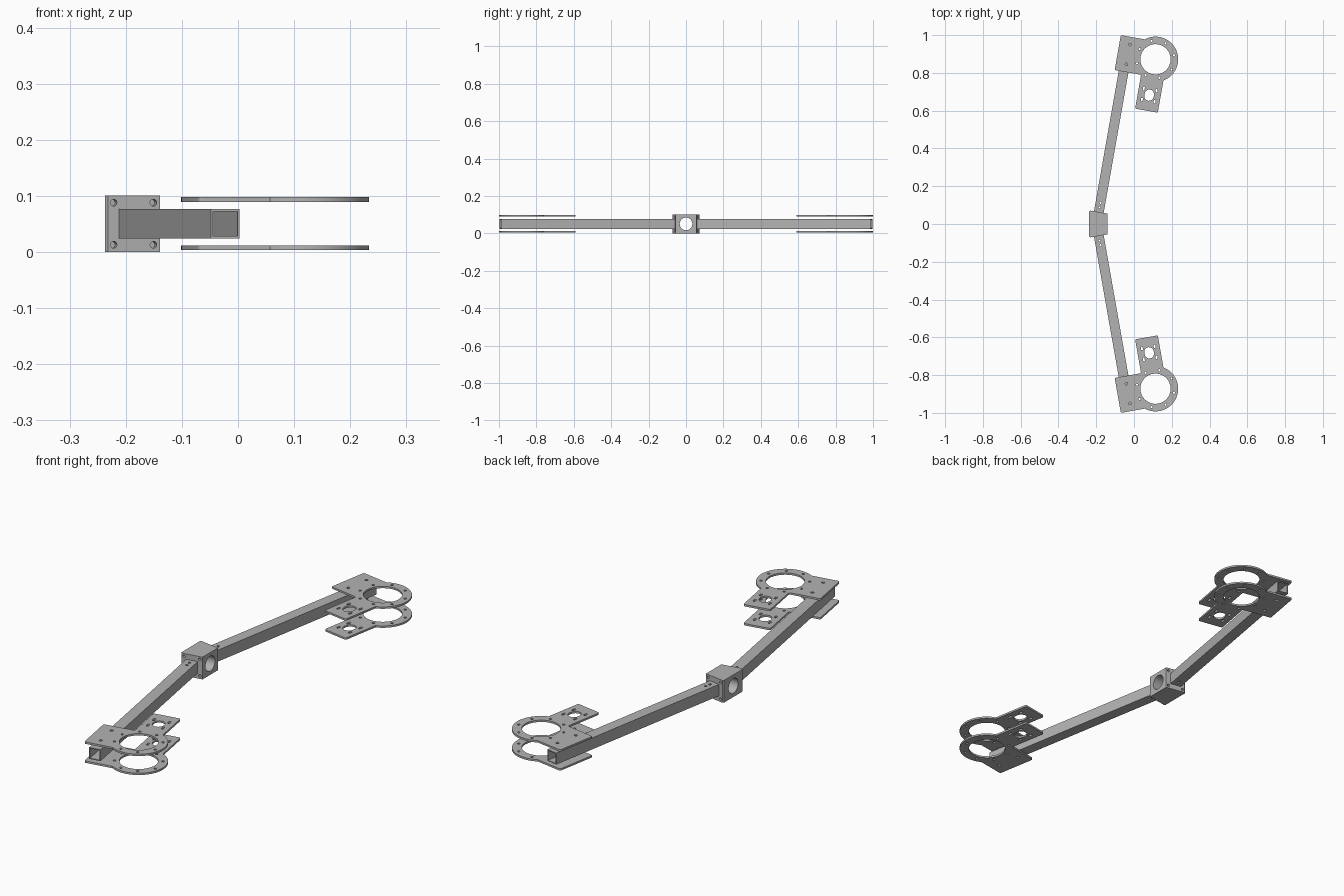
import bpy
import bmesh
import math
from mathutils import Matrix, Vector

cube = bpy.data.objects.get("Cube")
if cube:
    bpy.data.objects.remove(cube, do_unlink=True)

# One metal-grey material
grey = bpy.data.materials.new("grey metal")
grey.use_nodes = True
color = (0.45, 0.45, 0.45, 1)
grey.diffuse_color = color
grey.node_tree.nodes["Principled BSDF"].inputs["Base Color"].default_value = color

MID_Z = 0.0505                      # height of the arm axis
SWEEP = math.radians(10)            # arm sweep angle
ARM_LENGTH = 0.943
TUBE = 0.026                        # half width of the square tube

# Local frame at the arm tip: x across the arm, y outward along it
TIP = Matrix.Translation((-0.0225, 0.9915, MID_Z)) @ Matrix.Rotation(-SWEEP, 4, "Z")
UPRIGHT = Matrix.Rotation(math.pi / 2, 4, "X")


def arc(cx, cy, r, start=0, end=360, steps=24):
    angles = [math.radians(start + (end - start) * i / steps) for i in range(steps + 1)]
    return [(cx + r * math.cos(a), cy + r * math.sin(a)) for a in angles]


def circle(cx, cy, r, steps=24):
    return arc(cx, cy, r, steps=steps)[:-1]


def slot(cx, cy, r, half):
    return arc(cx, cy + half, r, 0, 180, 8) + arc(cx, cy - half, r, 180, 360, 8)


def square(h):
    return [(-h, -h), (h, -h), (h, h), (-h, h)]


def rounded(prev, corner, nxt, r=0.008):
    # Quadratic rounding of one outline corner
    p, c, n = Vector(prev), Vector(corner), Vector(nxt)
    a = c + (p - c).normalized() * r
    b = c + (n - c).normalized() * r
    return [tuple(a.lerp(c, t).lerp(c.lerp(b, t), t)) for t in (0, 0.25, 0.5, 0.75, 1)]


def extrude(name, loops, thickness, matrix):
    # Fill an outline with holes and give it thickness
    curve = bpy.data.curves.new(name, "CURVE")
    curve.dimensions = "2D"
    curve.fill_mode = "BOTH"
    curve.extrude = thickness / 2
    for loop in loops:
        spline = curve.splines.new("POLY")
        spline.points.add(len(loop) - 1)
        for point, (x, y) in zip(spline.points, loop):
            point.co = (x, y, 0, 1)
        spline.use_cyclic_u = True
    temp = bpy.data.objects.new(name + " outline", curve)
    bpy.context.collection.objects.link(temp)
    graph = bpy.context.evaluated_depsgraph_get()
    mesh = bpy.data.meshes.new_from_object(temp.evaluated_get(graph))
    bpy.data.objects.remove(temp, do_unlink=True)
    bm = bmesh.new()
    bm.from_mesh(mesh)
    bmesh.ops.remove_doubles(bm, verts=bm.verts, dist=0.00005)
    bm.transform(matrix)
    bmesh.ops.recalc_face_normals(bm, faces=bm.faces)
    bm.to_mesh(mesh)
    bm.free()
    mesh.name = name
    mesh.materials.clear()
    mesh.materials.append(grey)
    obj = bpy.data.objects.new(name, mesh)
    bpy.context.collection.objects.link(obj)
    return obj


def select(obj):
    bpy.ops.object.select_all(action="DESELECT")
    obj.select_set(True)
    bpy.context.view_layer.objects.active = obj


def drill(obj, r, depth, matrix):
    # Cut a round hole along the local z of the matrix
    bpy.ops.mesh.primitive_cylinder_add(vertices=24, radius=r, depth=depth)
    cutter = bpy.context.object
    cutter.matrix_world = matrix
    cutter.hide_render = True
    cutter.data.materials.append(grey)
    cut = obj.modifiers.new("hole", "BOOLEAN")
    cut.operation = "DIFFERENCE"
    cut.solver = "EXACT"
    cut.object = cutter
    select(obj)
    bpy.ops.object.modifier_apply(modifier=cut.name)
    bpy.data.objects.remove(cutter, do_unlink=True)


def finish(obj, mirrored=True):
    select(obj)
    bpy.ops.object.shade_smooth_by_angle(angle=math.radians(30))
    if mirrored:
        mirror = obj.modifiers.new("front and back", "MIRROR")
        mirror.use_axis = (False, True, False)
        mirror.use_mirror_merge = False


# Mount plate outline: clamp pad, ring and tab
CX, CY, R = 0.155, -0.094, 0.12
LEFT, INNER, OUTER = -0.048, CX - 0.061, CX + 0.061
PAD, TAB = -0.188, -0.37
corners = [(LEFT, 0), (LEFT, PAD), (INNER, PAD), (INNER, TAB), (OUTER, TAB)]
ring_start = -math.degrees(math.acos(0.061 / R))
ring_end = 180 - math.degrees(math.asin(-CY / R))
ring = arc(CX, CY, R, ring_start, ring_end, 48)
path = corners + [ring[0]]
outline = []
for i, corner in enumerate(corners):
    before = path[i - 1] if i else ring[-1]
    outline += rounded(before, corner, path[i + 1])
outline += ring

# Plate openings: ring bore, bolt circle, clamp bolts, tab slots
loops = [outline, circle(CX, CY, 0.08, 48)]
for i in range(8):
    a = math.radians(22.5 + 45 * i)
    loops.append(circle(CX + 0.1 * math.cos(a), CY + 0.1 * math.sin(a), 0.006, 12))
for side in (-1, 1):
    loops.append(circle(0.008, CY + side * 0.053, 0.007, 12))
    for end in (-1, 1):
        loops.append(slot(CX + side * 0.034, -0.287 + end * 0.03, 0.005, 0.005))
loops.append(slot(CX, -0.287, 0.025, 0.005))

for name, side in (("lower_mount_plate", -1), ("upper_mount_plate", 1)):
    place = TIP @ Matrix.Translation((0, 0, side * 0.043))
    finish(extrude(name, loops, 0.0085, place))

# Square tube arm with bolt holes beside the hub
along = TIP @ Matrix.Translation((0, -ARM_LENGTH / 2, 0)) @ UPRIGHT
arm = extrude("arm_tube", [square(TUBE), square(TUBE - 0.004)], ARM_LENGTH, along)
for gap in (0.025, 0.05):
    drill(arm, 0.006, 0.08, TIP @ Matrix.Translation((0, gap - ARM_LENGTH, 0)))
finish(arm)

# Wedge hub with a cross bore and four bolt holes on each arm face
half = [(-0.139, 0.055), (-0.232, 0.071), (-0.237, 0.066)]
wedge = half + [(x, -y) for x, y in reversed(half)]
hub = extrude("centre_hub", [wedge], 2 * MID_Z, Matrix.Translation((0, 0, MID_Z)))
drill(hub, 0.034, 0.2, Matrix.Translation((-0.188, 0, MID_Z)) @ Matrix.Rotation(math.pi / 2, 4, "Y"))
flip = Matrix.Scale(-1, 4, (0, 1, 0))
for x in (-0.036, 0.036):
    for z in (-0.0375, 0.0375):
        bolt = TIP @ Matrix.Translation((x, -ARM_LENGTH, z))
        spot = bolt.translation
        for sign in (1, -1):
            place = Matrix.Translation((spot.x, sign * spot.y, spot.z))
            turn = Matrix.Rotation(-sign * SWEEP, 4, "Z")
            drill(hub, 0.006, 0.04, place @ turn @ UPRIGHT)
finish(hub, mirrored=False)
